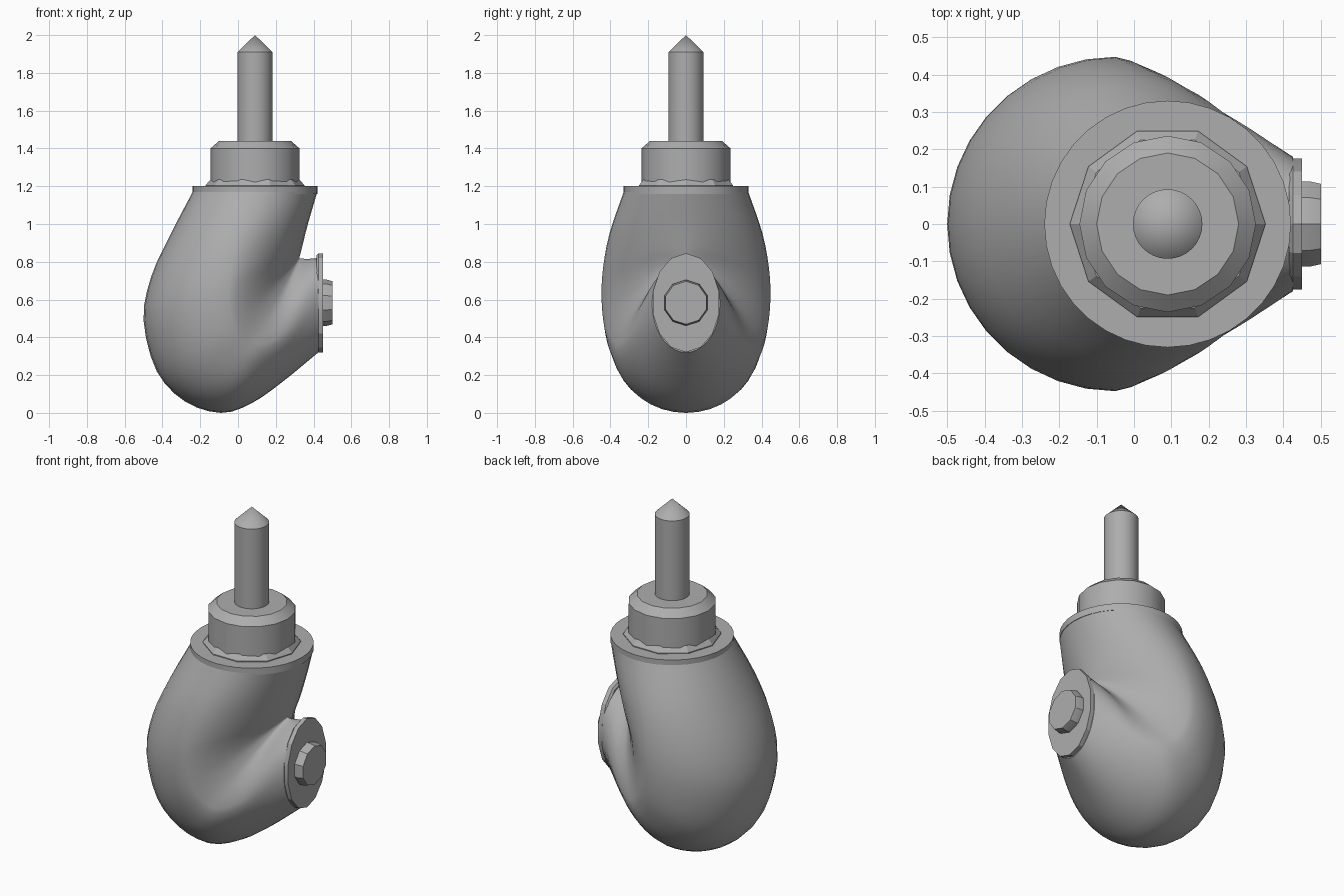
import bpy
import bmesh
from math import sin, cos, pi, radians
from mathutils import Vector

cube = bpy.data.objects.get("Cube")
if cube:
    bpy.data.objects.remove(cube, do_unlink=True)

grey = bpy.data.materials.new("plain grey")
grey.use_nodes = True
colour = (0.42, 0.42, 0.42, 1)
grey.diffuse_color = colour
for node in grey.node_tree.nodes:
    if node.type == 'BSDF_PRINCIPLED':
        node.inputs["Base Color"].default_value = colour


def loft(name, rings, angle=30):
    """Skin closed rings of equal length, cap both ends."""
    bm = bmesh.new()
    loops = [[bm.verts.new(p) for p in ring] for ring in rings]
    n = len(loops[0])
    for a, b in zip(loops, loops[1:]):
        for i in range(n):
            j = (i + 1) % n
            bm.faces.new((a[i], a[j], b[j], b[i]))
    bm.faces.new(loops[0])
    bm.faces.new(loops[-1])
    bmesh.ops.remove_doubles(bm, verts=bm.verts, dist=0.0005)
    bmesh.ops.recalc_face_normals(bm, faces=bm.faces)
    mesh = bpy.data.meshes.new(name)
    bm.to_mesh(mesh)
    bm.free()
    mesh.materials.append(grey)
    obj = bpy.data.objects.new(name, mesh)
    bpy.context.collection.objects.link(obj)
    bpy.ops.object.select_all(action='DESELECT')
    obj.select_set(True)
    bpy.context.view_layer.objects.active = obj
    bpy.ops.object.shade_smooth_by_angle(angle=radians(angle))
    return obj


def upright(name, profile, sides, angle=30):
    """Turned part on the stem axis, profile of (radius, z)."""
    turns = [2 * pi * i / sides for i in range(sides)]
    loft(name, [[(0.09 + r * cos(t), r * sin(t), z) for t in turns]
                for r, z in profile], angle)


def sideways(name, profile, sides, angle=20):
    """Oval part facing +x, profile of (x, half width, half height)."""
    turns = [2 * pi * (i + 0.5) / sides for i in range(sides)]
    loft(name, [[(x, w * cos(t), 0.583 + h * sin(t)) for t in turns]
                for x, w, h in profile], angle)


# Hooked body: outer x,z / ridge x,z / inner x,z / half width / inner fullness
sections = [
    (-0.24, 1.17, 0.09, 1.17, 0.42, 1.17, 0.33, 1.0),
    (-0.36, 0.94, 0.00, 0.95, 0.37, 1.00, 0.405, 1.1),
    (-0.46, 0.72, -0.04, 0.76, 0.34, 0.88, 0.44, 1.25),
    (-0.50, 0.49, -0.05, 0.60, 0.33, 0.84, 0.447, 1.4),
    (-0.43, 0.22, -0.02, 0.45, 0.325, 0.825, 0.432, 1.5),
    (-0.28, 0.06, 0.04, 0.36, 0.325, 0.82, 0.40, 1.5),
    (-0.09, 0.00, 0.11, 0.33, 0.33, 0.818, 0.37, 1.5),
    (0.07, 0.05, 0.20, 0.36, 0.35, 0.816, 0.32, 1.4),
    (0.23, 0.16, 0.30, 0.44, 0.38, 0.816, 0.26, 1.2),
    (0.425, 0.32, 0.425, 0.58, 0.425, 0.82, 0.18, 1.0),
]


def smooth_rows(rows, steps):
    """Catmull-Rom interpolation through the rows."""
    rows = [Vector(r) for r in rows]
    ext = [2 * rows[0] - rows[1]] + rows + [2 * rows[-1] - rows[-2]]
    out = []
    for a, b, c, d in zip(ext, ext[1:], ext[2:], ext[3:]):
        for k in range(steps):
            t = k / steps
            out.append(0.5 * (2 * b + (c - a) * t + (2 * a - 5 * b + 4 * c - d) * t**2
                              + (3 * b - a - 3 * c + d) * t**3))
    return out + [rows[-1]]


def body_ring(row, quarter=9):
    ox, oz, rx, rz, ix, iz, w, e = row
    half = []
    for k in range(2 * quarter + 1):
        t = pi / 2 * (1 - k / quarter)
        s, c = abs(sin(t)), max(cos(t), 0)
        if k <= quarter:
            half.append((rx + (ox - rx) * s, w * c, rz + (oz - rz) * s))
        else:
            s, c = s**e, c**e
            half.append((rx + (ix - rx) * s, w * c, rz + (iz - rz) * s))
    mirrored = [(x, -y, z) for x, y, z in half[-2:0:-1]]
    return half + mirrored


loft("hooked_body", [body_ring(r) for r in smooth_rows(sections, 3)], 35)

# Stem stack above the body
upright("top_flange", [(0.33, 1.16), (0.33, 1.2)], 36)
upright("collar_foot", [(0.262, 1.195), (0.262, 1.205), (0.236, 1.235)], 10, 20)
upright("collar", [(0.236, 1.2), (0.236, 1.4), (0.19, 1.44)], 16)
upright("threaded_stem", [(0.093, 1.42), (0.093, 1.91), (0, 2.0)], 32)

# Axle end plate and bolt
sideways("axle_plate", [(0.415, 0.17, 0.25), (0.425, 0.18, 0.262), (0.45, 0.18, 0.262)], 14)
sideways("axle_bolt", [(0.445, 0.12, 0.122), (0.47, 0.12, 0.122), (0.5, 0.113, 0.114)], 10)
